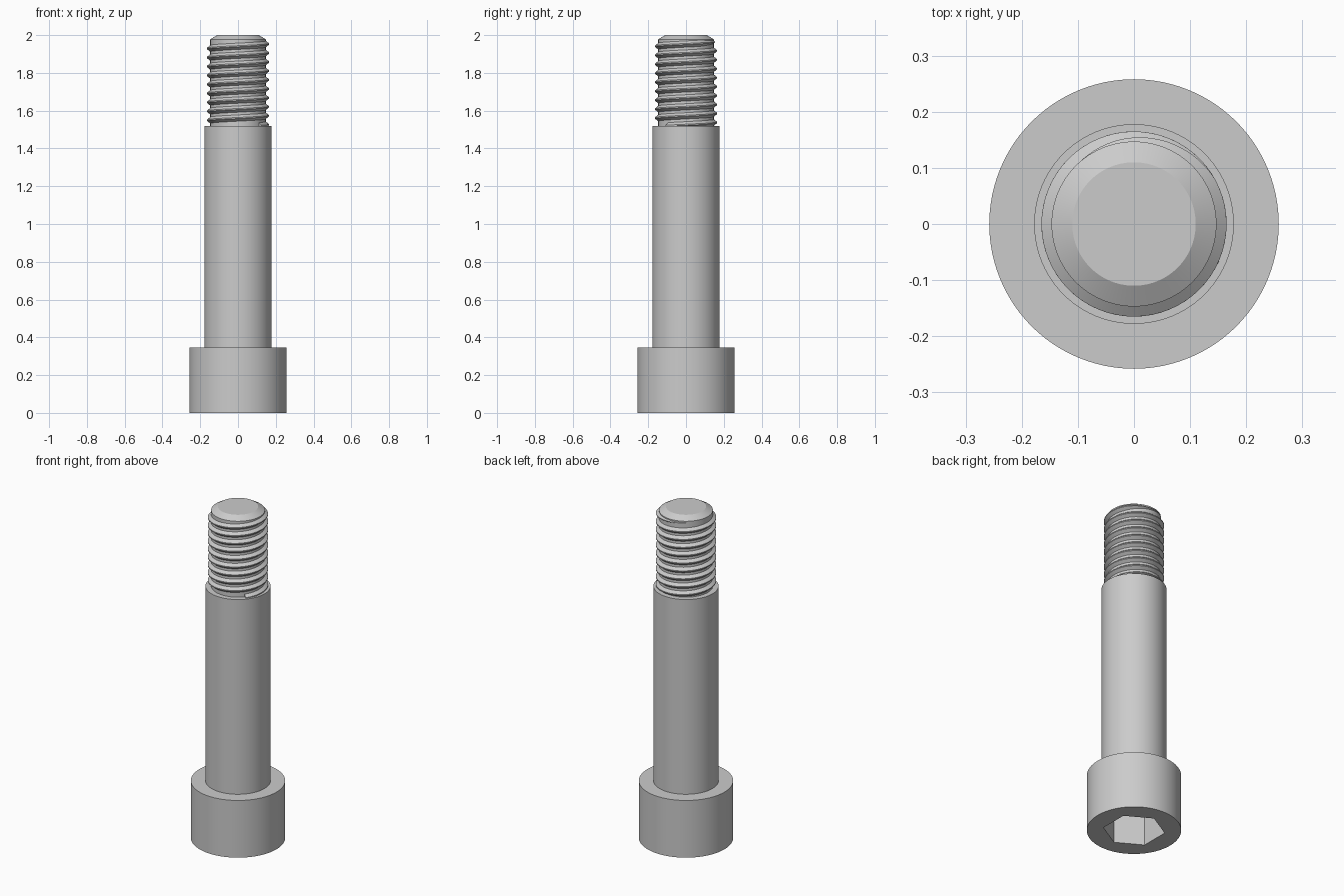
import bpy, bmesh, math

cube = bpy.data.objects.get("Cube")
if cube:
    bpy.data.objects.remove(cube, do_unlink=True)

SEG = 96
HEAD_R, HEAD_H = 0.258, 0.345
SHOULDER_R, SHOULDER_TOP = 0.178, 1.52
CORE_R, CREST_R, PITCH = 0.147, 0.165, 0.0475

steel = bpy.data.materials.new("grey steel")
steel.use_nodes = True
colour = (0.6, 0.6, 0.6, 1)
steel.diffuse_color = colour
steel.node_tree.nodes["Principled BSDF"].inputs["Base Color"].default_value = colour


def finish(bm, name):
    bmesh.ops.recalc_face_normals(bm, faces=bm.faces)
    mesh = bpy.data.meshes.new(name)
    bm.to_mesh(mesh)
    bm.free()
    mesh.materials.append(steel)
    obj = bpy.data.objects.new(name, mesh)
    bpy.context.collection.objects.link(obj)
    return obj


def smooth(obj):
    bpy.ops.object.select_all(action='DESELECT')
    obj.select_set(True)
    bpy.context.view_layer.objects.active = obj
    bpy.ops.object.shade_smooth_by_angle(angle=math.radians(28))


def lathe(name, profile, seg=SEG, turn=0.0):
    """Stack of rings (radius, z), capped at both ends."""
    bm = bmesh.new()
    rings = [[bm.verts.new((r * math.cos(turn + math.tau * i / seg),
                            r * math.sin(turn + math.tau * i / seg), z))
              for i in range(seg)] for r, z in profile]
    for a, b in zip(rings, rings[1:]):
        for i in range(seg):
            j = (i + 1) % seg
            bm.faces.new((a[i], a[j], b[j], b[i]))
    bm.faces.new(rings[0])
    bm.faces.new(rings[-1])
    return finish(bm, name)


# Head with hexagonal socket
head = lathe("head", [(HEAD_R, 0), (HEAD_R, HEAD_H)])
cutter = lathe("socket_cutter", [(0.17, -0.1), (0.17, 0.19)], 6, math.radians(30))
cutter.hide_render = True
cut = head.modifiers.new("hex_socket", 'BOOLEAN')
cut.operation = 'DIFFERENCE'
cut.solver = 'EXACT'
cut.object = cutter
bpy.context.view_layer.objects.active = head
bpy.ops.object.modifier_apply(modifier=cut.name)
bpy.data.objects.remove(cutter, do_unlink=True)
smooth(head)

# Plain shoulder
smooth(lathe("shoulder", [(SHOULDER_R, HEAD_H - 0.01), (SHOULDER_R, SHOULDER_TOP)]))

# Threaded end core with chamfered tip
smooth(lathe("threaded_core", [(CORE_R, SHOULDER_TOP - 0.01), (CORE_R, 1.978), (0.11, 2.0)]))

# Helical ridge, right-handed, fading out near the tip
bm = bmesh.new()
end_angle, end_z = math.radians(130), 1.97
fade = math.radians(100)
total = math.tau * (end_z - SHOULDER_TOP) / PITCH
steps = int(total / math.tau * 64)
previous = None
for i in range(steps + 1):
    back = total * (1 - i / steps)
    angle = end_angle - back
    z = end_z - PITCH * back / math.tau
    size = max(0.02, min(1, back / fade))
    crest = CORE_R + (CREST_R - CORE_R) * size
    section = [(CORE_R - 0.003, -0.019), (crest, -0.003), (crest, 0.003), (CORE_R - 0.003, 0.019)]
    ring = [bm.verts.new((r * math.cos(angle), r * math.sin(angle), z + dz * size))
            for r, dz in section]
    if previous:
        for k in range(4):
            m = (k + 1) % 4
            bm.faces.new((previous[k], previous[m], ring[m], ring[k]))
    else:
        bm.faces.new(ring)
    previous = ring
bm.faces.new(previous)
smooth(finish(bm, "thread_ridge"))
